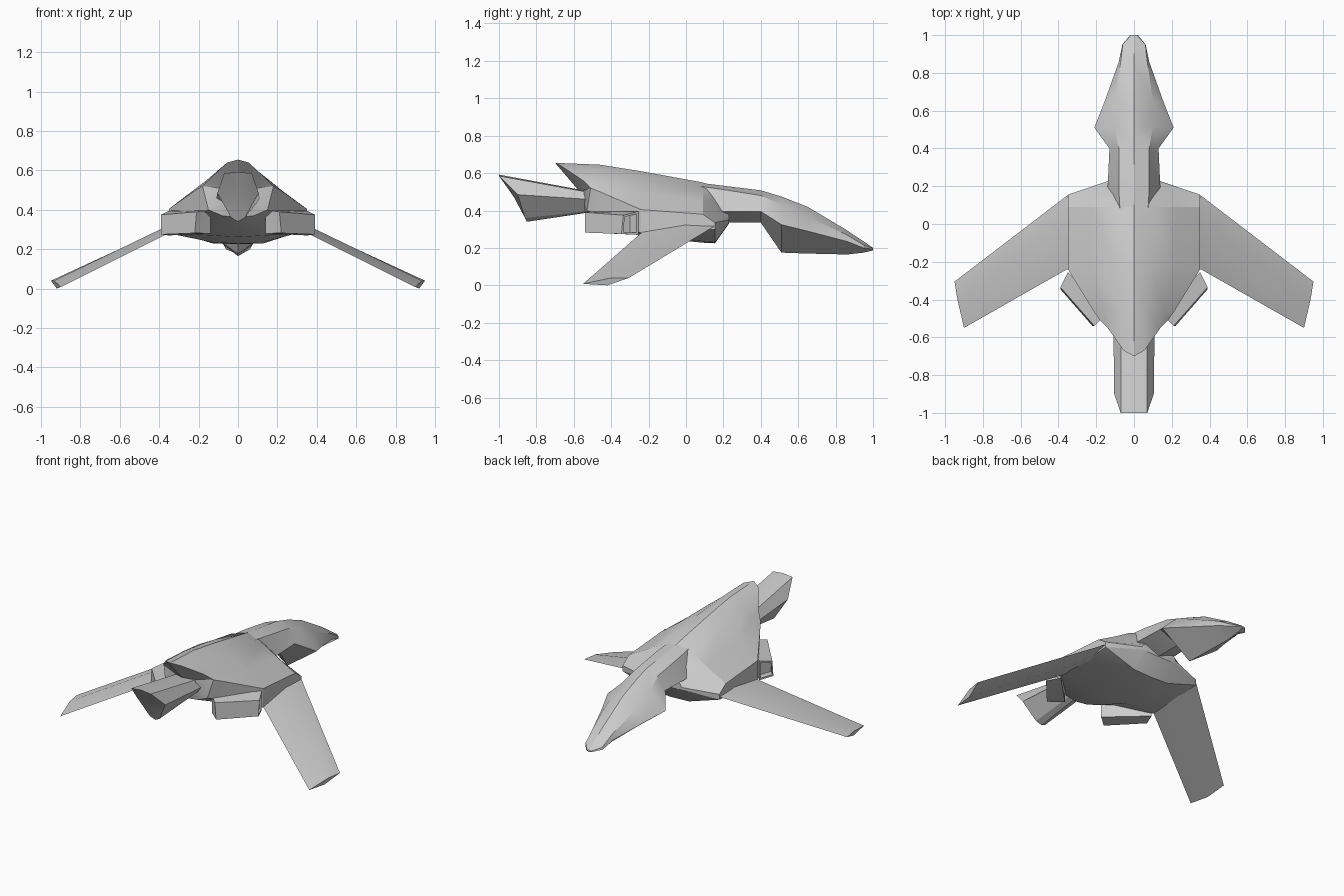
import bpy, bmesh, math
from mathutils import Vector

if "Cube" in bpy.data.objects:
    bpy.data.objects.remove(bpy.data.objects["Cube"])


def skin(name, rings):
    """Bridge successive rings of points and close both ends with fans."""
    bm = bmesh.new()
    vr = [[bm.verts.new(p) for p in r] for r in rings]
    n = len(rings[0])
    for a, b in zip(vr, vr[1:]):
        for i in range(n):
            j = (i + 1) % n
            bm.faces.new((a[i], a[j], b[j], b[i]))
    for ring in (vr[0], vr[-1]):
        c = bm.verts.new(sum((v.co for v in ring), Vector()) / n)
        for i in range(n):
            bm.faces.new((ring[i], ring[(i + 1) % n], c))
    bmesh.ops.recalc_face_normals(bm, faces=bm.faces)
    me = bpy.data.meshes.new(name)
    bm.to_mesh(me)
    bm.free()
    ob = bpy.data.objects.new(name, me)
    bpy.context.collection.objects.link(ob)
    bpy.ops.object.select_all(action='DESELECT')
    ob.select_set(True)
    bpy.context.view_layer.objects.active = ob
    bpy.ops.object.shade_smooth_by_angle(angle=math.radians(25))
    return ob


def body(name, sections):
    """Symmetric loft: half sections of (x, z) or (x, z, own y)."""
    rings = []
    for y, half in sections:
        pts = [Vector((p[0], p[2] if len(p) > 2 else y, p[1])) for p in half]
        rings.append(pts + [Vector((-p.x, p.y, p.z)) for p in pts[-2:0:-1]])
    return skin(name, rings)


def pair(name, rings):
    for side, s in (("right", 1), ("left", -1)):
        skin(f"{side}_{name}", [[Vector((s * x, y, z)) for x, y, z in r] for r in rings])


# Head and neck
body("head_and_neck", [
    (1.0, [(0, .2), (.015, .198), (.02, .193), (0, .187)]),
    (.95, [(0, .235), (.06, .215), (.062, .2), (0, .175)]),
    (.86, [(0, .295), (.07, .27), (.08, .235), (0, .165)]),
    (.65, [(0, .42), (.1, .365), (.155, .29), (0, .17)]),
    (.51, [(0, .475), (.1, .43), (.21, .325), (0, .175)]),
    (.4, [(0, .508), (.08, .48), (.13, .395), (0, .335)]),
    (.18, [(0, .535), (.08, .515), (.14, .395), (0, .335)]),
    (0, [(0, .558), (.07, .54), (.1, .47), (0, .38)]),
])

# Hull with overhanging dorsal point
body("hull", [
    (.23, [(0, .40), (.08, .39), (.12, .37), (.13, .35), (.12, .335), (.08, .33), (0, .33)]),
    (.155, [(0, .525), (.12, .45), (.22, .39), (.35, .335), (.35, .30), (.13, .23), (0, .225)]),
    (.09, [(0, .55), (.11, .515), (.22, .45), (.35, .38), (.35, .295), (.13, .235), (0, .228)]),
    (-.24, [(0, .61), (.09, .58), (.22, .50), (.35, .405), (.35, .28), (.14, .27), (0, .262)]),
    (-.46, [(0, .645), (.07, .62), (.16, .55), (.215, .50), (.20, .38), (.09, .34), (0, .335)]),
    (-.5, [(0, .655, -.7), (.055, .64, -.67), (.14, .56, -.55), (.18, .52, -.51),
           (.15, .40, -.53), (.08, .37, -.53), (0, .36, -.53)]),
])

# Tail with slanted end
body("tail", [
    (-.45, [(0, .49), (.07, .485), (.11, .455), (.035, .405), (0, .40)]),
    (-1, [(0, .592), (.07, .585), (.105, .485, -.9), (.035, .36, -.86), (0, .34, -.85)]),
])

# Swept, drooping wings
pair("wing", [
    [(.33, .155, .32), (.33, 0, .335), (.33, -.24, .295), (.33, 0, .29)],
    [(.355, .15, .315), (.355, 0, .32), (.355, -.24, .28), (.355, 0, .28)],
    [(.95, -.305, .04), (.935, -.40, .04), (.90, -.55, .008), (.92, -.42, 0)],
])

# Side thruster boxes with a recessed outer end
outer = [Vector(p) for p in ((.39, -.345, .275), (.39, -.335, .375),
                             (.35, -.255, .395), (.35, -.255, .27))]
inner = [Vector(p) for p in ((.22, -.54, .282), (.21, -.54, .39),
                             (.14, -.47, .40), (.14, -.47, .28))]
mid = sum(outer, Vector()) / 4
rim = [p.lerp(mid, .2) for p in outer]
well = [p + Vector((-.05, -.06, 0)) * .6 for p in rim]
pair("thruster", [inner, outer, rim, well])
